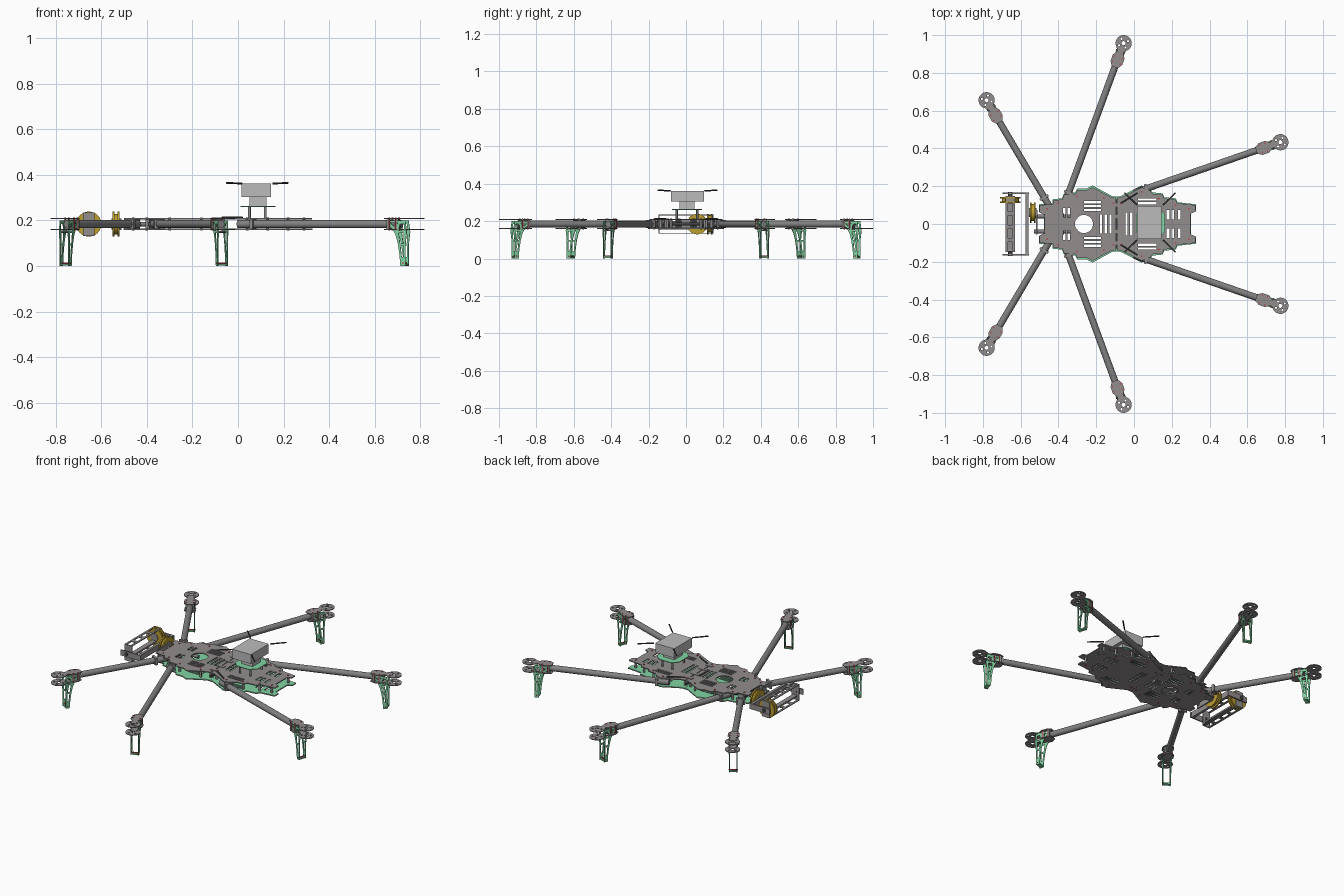
import bpy, bmesh, math
from mathutils import Matrix, Vector

if "Cube" in bpy.data.objects:
    bpy.data.objects.remove(bpy.data.objects["Cube"])


def material(name, r, g, b):
    m = bpy.data.materials.new(name)
    m.use_nodes = True
    m.diffuse_color = (r, g, b, 1)
    m.node_tree.nodes["Principled BSDF"].inputs["Base Color"].default_value = (r, g, b, 1)
    return m


GREY = material("plate grey", .29, .27, .27)
TUBE = material("tube grey", .22, .22, .22)
LIGHT = material("light grey", .5, .5, .5)
GREEN = material("mint green", .22, .65, .36)
YELLOW = material("brass yellow", .5, .34, .03)
DARK = material("dark grey", .05, .05, .05)
RED = material("screw red", .5, .06, .07)


def add(name, mesh, mat, frame=Matrix()):
    mesh.materials.clear()
    mesh.materials.append(mat)
    ob = bpy.data.objects.new(name, mesh)
    bpy.context.scene.collection.objects.link(ob)
    ob.matrix_world = frame
    return ob


def box(name, centre, size, mat, frame=Matrix()):
    bm = bmesh.new()
    bmesh.ops.create_cube(bm, size=1, matrix=Matrix.Translation(centre) @ Matrix.Diagonal((*size, 1)))
    me = bpy.data.meshes.new(name)
    bm.to_mesh(me)
    bm.free()
    return add(name, me, mat, frame)


def rod(name, a, b, r, mat, frame=Matrix(), sides=16):
    a, b = Vector(a), Vector(b)
    turn = (b - a).to_track_quat('Z', 'Y').to_matrix().to_4x4()
    bm = bmesh.new()
    bmesh.ops.create_cone(bm, cap_ends=True, segments=sides, radius1=r, radius2=r,
                          depth=(b - a).length, matrix=Matrix.Translation((a + b) / 2) @ turn)
    for f in bm.faces:
        f.smooth = len(f.verts) == 4
    for e in bm.edges:
        e.smooth = all(f.smooth for f in e.link_faces)
    me = bpy.data.meshes.new(name)
    bm.to_mesh(me)
    bm.free()
    return add(name, me, mat, frame)


def plate(name, outlines, thick, mat, frame):
    """Flat sheet: the first outline is the edge, the others are holes."""
    cu = bpy.data.curves.new(name, 'CURVE')
    cu.dimensions, cu.fill_mode, cu.extrude = '2D', 'BOTH', thick / 2
    for pts in outlines:
        sp = cu.splines.new('POLY')
        sp.points.add(len(pts) - 1)
        for p, (x, y) in zip(sp.points, pts):
            p.co = (x, y, 0, 1)
        sp.use_cyclic_u = True
    tmp = bpy.data.objects.new(name + "_outline", cu)
    bpy.context.scene.collection.objects.link(tmp)
    me = bpy.data.meshes.new_from_object(tmp.evaluated_get(bpy.context.evaluated_depsgraph_get()))
    bpy.data.objects.remove(tmp)
    return add(name, me, mat, frame)


def circle(x, y, r, n=20, start=0.0, sweep=math.tau):
    return [(x + r * math.cos(start + sweep * i / n), y + r * math.sin(start + sweep * i / n)) for i in range(n)]


def rect(x, y, w, h):
    return [(x - w / 2, y - h / 2), (x + w / 2, y - h / 2), (x + w / 2, y + h / 2), (x - w / 2, y + h / 2)]


def mirrored(half):
    return half + [(x, -y) for x, y in reversed(half)]


def level(z):
    return Matrix.Translation((0, 0, z))


TOP, LOW, MID = .208, .160, .184

# Body plates: stepped outlines, mirrored across the long axis
front_half = [(-.475, .05), (-.5, .06), (-.5, .1), (-.43, .105), (-.43, .125), (-.38, .13), (-.37, .155),
              (-.31, .16), (-.3, .18), (-.25, .18), (-.22, .195), (-.115, .14), (-.095, .14)]
rear_half = [(-.09, .14), (-.07, .14), (.04, .195), (.08, .18), (.1, .16), (.15, .155), (.16, .135),
             (.22, .13), (.23, .11), (.325, .1), (.325, .065), (.3, .055), (.3, .03)]
front_slots = [rect(x, 0, .012, .1) for x in (-.175, -.15, -.125)] + [circle(-.265, 0, .048, 32)]
rear_slots = [rect(x, 0, .012, .12) for x in (-.04, -.015)]
for s in (-1, 1):
    front_slots += [rect(-.22, s * y, .09, .011) for y in (.075, .095, .115)]
    front_slots += [rect(x, s * .06, .014, .05) for x in (-.37, -.345)]
    rear_slots += [rect(.07, s * y, .1, .011) for y in (.11, .13)]
    rear_slots += [rect(x, s * .05, .014, .05) for x in (.18, .205, .24)]
for label, half, slots, cx in (("front", front_half, front_slots, -.29), ("rear", rear_half, rear_slots, .12)):
    edge = mirrored(half)
    wide = [(cx + (x - cx) * 1.01, y * 1.045) for x, y in edge]
    plate(label + "_top_plate", [edge] + slots, .006, GREY, level(TOP))
    plate(label + "_lower_plate", [wide] + slots, .005, GREY, level(LOW))
    plate(label + "_green_edge", [wide] + slots, .002, GREEN, level(LOW + .0036))

# Waist hinge and diagonal braces
rod("waist_hinge", (-.092, -.13, MID), (-.092, .13, MID), .008, DARK)
for s in (-1, 1):
    for y in (.04, .1):
        box("hinge_block", (-.092, s * y, TOP), (.05, .02, .012), GREY)
    rod("diagonal_brace", (-.07, s * .11, TOP + .005), (.02, s * .165, TOP + .005), .004, DARK, sides=6)
    # Spacers with red screw heads
    for x, y in ((-.46, .08), (-.4, .11), (-.3, .145), (-.16, .14), (-.11, .11),
                 (-.07, .11), (.04, .17), (.13, .135), (.22, .1), (.29, .08)):
        rod("spacer", (x, s * y, LOW), (x, s * y, TOP), .007, GREY, sides=8)
        rod("screw", (x, s * y, LOW - .005), (x, s * y, TOP + .006), .005, RED, sides=8)

# Arms with motor mounts and legs
mount_edge = circle(0, 0, .043, 24, math.radians(-152), math.radians(304)) + [
    (-.05, .016), (-.075, .033), (-.11, .033), (-.135, .018),
    (-.135, -.018), (-.11, -.033), (-.075, -.033), (-.05, -.016)]
mount_holes = [circle(0, 0, .011, 12)] + [circle(.026 * math.cos(a), .026 * math.sin(a), .006, 8)
                                          for a in (math.pi / 4 + k * math.pi / 2 for k in range(4))]
leg_edge = [(-.125, .2), (-.12, .18), (-.095, .163), (-.08, .135), (-.07, .1), (-.062, .05), (-.058, 0),
            (-.034, 0), (-.034, .1), (-.028, .15), (-.035, .2)]
leg_holes = [[(-.105, .19), (-.07, .19), (-.08, .165)], [(-.06, .185), (-.042, .185), (-.04, .155), (-.066, .155)],
             [(-.066, .145), (-.042, .145), (-.043, .1), (-.06, .1)], [(-.058, .09), (-.043, .09), (-.043, .04), (-.052, .04)]]
for (mx, my), (ix, iy) in (((-.055, .957), (-.37, .1)), ((-.78, .655), (-.44, .08)), ((.775, .433), (0, .165))):
    for s in (-1, 1):
        away = Vector((mx - ix, s * (my - iy), 0))
        frame = Matrix.Translation((mx, s * my, 0)) @ Matrix.Rotation(math.atan2(away.y, away.x), 4, 'Z')
        rod("arm_tube", (-away.length, 0, MID), (-.06, 0, MID), .018, TUBE, frame, 20)
        for z in (TOP, LOW):
            plate("motor_mount", [mount_edge] + mount_holes, .005, GREY, frame @ level(z))
        for u in (-.08, -.115, .07 - away.length):
            box("tube_clamp", (u, 0, MID), (.014, .05, .042), GREY, frame)
        for v in (-.022, .022):
            stand = frame @ Matrix.Translation((0, v, 0)) @ Matrix.Rotation(math.pi / 2, 4, 'X')
            plate("leg_side", [leg_edge] + leg_holes, .004, GREEN, stand)
            for u in (-.08, -.11):
                rod("mount_screw", (u, v, LOW - .005), (u, v, TOP + .005), .004, RED, frame, 8)
        box("foot_bar", (-.046, 0, .006), (.022, .044, .008), GREEN, frame)
        rod("foot_pin", (-.046, -.026, .012), (-.046, .026, .012), .004, RED, frame, 8)
        rod("leg_pin", (-.05, -.024, .15), (-.05, .024, .15), .004, GREY, frame, 8)

# Electronics tower on the rear plate
plate("tower_deck", [[(.01, -.04), (.04, -.075), (.13, -.075), (.165, -.04),
                      (.165, .05), (.13, .085), (.04, .085), (.01, .05)]], .004, GREEN, level(.262))
for x in (.05, .12):
    for y in (-.05, .06):
        rod("tower_post", (x, y, TOP), (x, y, .262), .006, GREY, sides=8)
box("tower_neck", (.087, .005, .285), (.075, .08, .045), LIGHT)
box("receiver_box", (.08, .008, .333), (.13, .176, .058), LIGHT)
for sx in (-1, 1):
    for sy in (-1, 1):
        rod("antenna", (.085 + sx * .068, .008 + sy * .092, .362),
            (.085 + sx * .135, .008 + sy * .157, .365), .004, DARK, sides=8)

# Camera boom between the body and the gimbal
for y in (-.04, .04):
    rod("boom_rod", (-.53, y, MID), (-.3, y, MID), .01, TUBE)
    for x in (-.44, -.38):
        box("boom_clamp", (x, y, MID), (.02, .03, .046), DARK)
box("boom_bracket", (-.515, .01, MID), (.008, .13, .05), GREY)

# Gimbal cage: slotted long plates, end plates and rear bar
cage_holes = [rect(-.655, y, .026, .05) for y in (-.12, -.05, .02, .09)]
for z in (.135, .232):
    plate("cage_plate", [rect(-.655, 0, .05, .29)] + cage_holes, .005, GREY, level(z))
for s in (-1, 1):
    box("cage_end", (-.655, s * .145, MID), (.05, .006, .1), GREY)
    box("swing_arm", (-.625, s * .163, MID), (.14, .008, .034), GREY)
    rod("cage_pivot", (-.655, s * .142, MID), (-.655, s * .17, MID), .012, DARK)
box("swing_bar", (-.567, 0, MID), (.016, .32, .034), GREY)
box("camera_mount", (-.655, 0, .16), (.03, .28, .01), GREY)


def motor(name, centre, axis):
    # Brass rims with a grey drum between them
    c, a = Vector(centre), Vector(axis)
    for d in (-.011, .011):
        rod(name + "_rim", c + a * (d - .004), c + a * (d + .004), .055, YELLOW, sides=32)
    rod(name + "_drum", c - a * .01, c + a * .01, .045, YELLOW, sides=32)
    rod(name + "_hub", c - a * .019, c + a * .019, .024, GREY, sides=20)


motor("tilt_motor", (-.655, .127, MID), (0, 1, 0))
motor("roll_motor", (-.536, .06, MID), (1, 0, 0))
